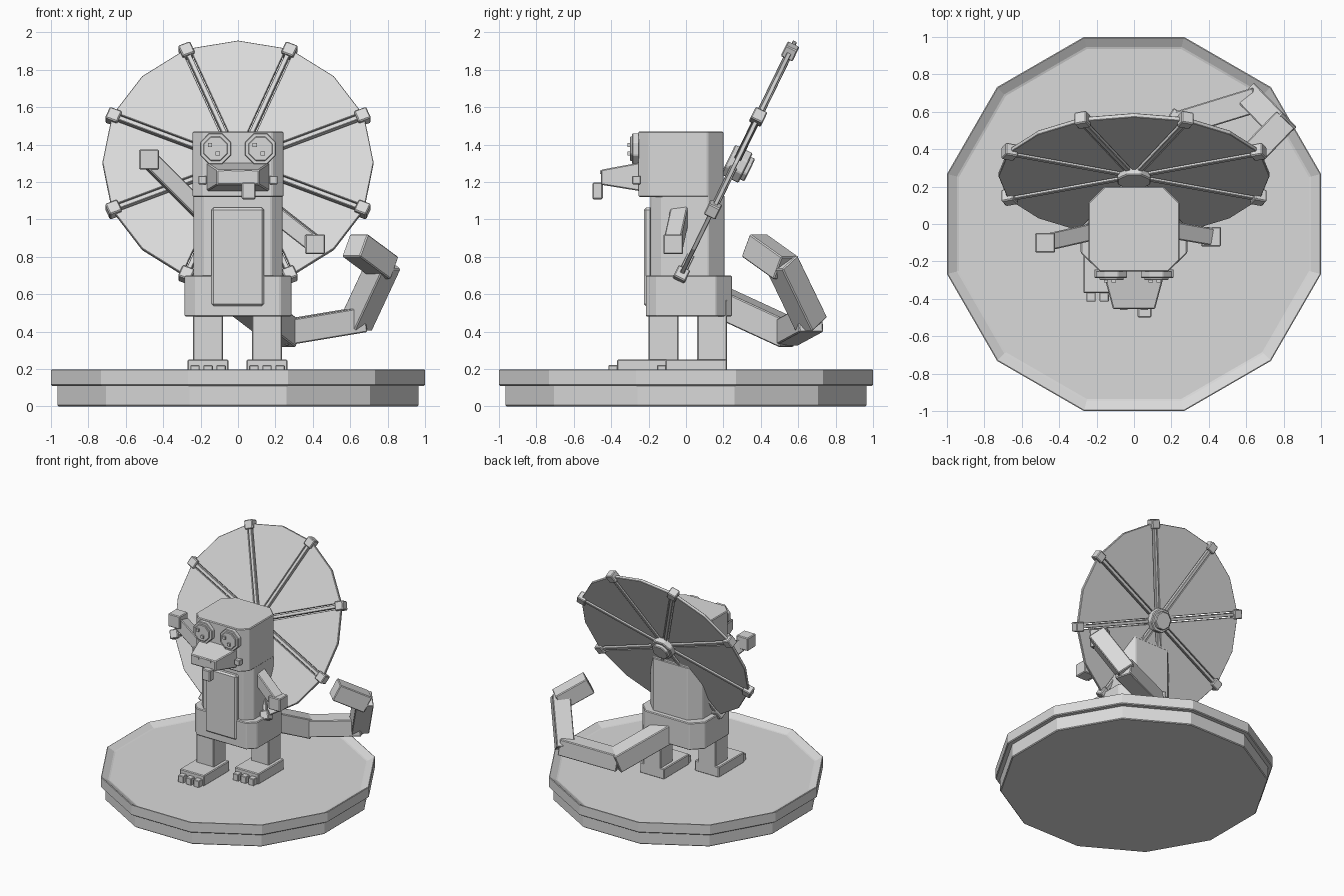
import bpy, bmesh
from math import sin, cos, pi, radians
from mathutils import Matrix, Vector

cube = bpy.data.objects.get("Cube")
if cube:
    bpy.data.objects.remove(cube)

grey = bpy.data.materials.new("plain_grey")
grey.use_nodes = True
COLOUR = (0.7, 0.7, 0.7, 1)
grey.diffuse_color = COLOUR
grey.node_tree.nodes["Principled BSDF"].inputs["Base Color"].default_value = COLOUR


def finish(name, bm, matrix=Matrix(), bevel=0.006):
    bmesh.ops.recalc_face_normals(bm, faces=bm.faces[:])
    mesh = bpy.data.meshes.new(name)
    bm.to_mesh(mesh)
    bm.free()
    mesh.materials.append(grey)
    ob = bpy.data.objects.new(name, mesh)
    ob.matrix_world = matrix
    bpy.context.collection.objects.link(ob)
    if bevel:
        mod = ob.modifiers.new("soft_edges", 'BEVEL')
        mod.width = bevel
        mod.segments = 1
        mod.limit_method = 'ANGLE'
    return ob


def prism_mesh(points, z0, z1):
    bm = bmesh.new()
    base = bm.faces.new([bm.verts.new((x, y, z0)) for x, y in points])
    out = bmesh.ops.extrude_face_region(bm, geom=[base])
    top = [v for v in out["geom"] if isinstance(v, bmesh.types.BMVert)]
    bmesh.ops.translate(bm, verts=top, vec=(0, 0, z1 - z0))
    return bm


def prism(name, points, z0, z1, matrix=Matrix(), bevel=0.006):
    return finish(name, prism_mesh(points, z0, z1), matrix, bevel)


def ring(sides, radius, turn=0.5):
    return [(radius * cos(2 * pi * (i + turn) / sides),
             radius * sin(2 * pi * (i + turn) / sides)) for i in range(sides)]


def block(name, low, high, bevel=0.006):
    (x0, y0, z0), (x1, y1, z1) = low, high
    return prism(name, [(x0, y0), (x1, y0), (x1, y1), (x0, y1)], z0, z1, bevel=bevel)


def cube_at(name, centre, size, bevel=0.006):
    half = Vector((size, size, size)) / 2
    return block(name, Vector(centre) - half, Vector(centre) + half, bevel)


def chamfered(name, w, y0, y1, z0, z1, front=0.06, back=0.085):
    pts = [(w - front, y0), (w, y0 + front), (w, y1 - back), (w - back, y1)]
    pts += [(-x, y) for x, y in reversed(pts)]
    return prism(name, pts, z0, z1)


def beam(name, start, end, width, extra=0.0):
    start, end = Vector(start), Vector(end)
    d = end - start
    half, h = d.length / 2 + extra, width / 2
    turn = d.to_track_quat('Y', 'Z').to_matrix().to_4x4()
    return prism(name, [(-h, -half), (h, -half), (h, half), (-h, half)], -h, h,
                 Matrix.Translation((start + end) / 2) @ turn)


# Twelve-sided stand with a sunken floor
prism("stand_lower", ring(12, 0.965 / cos(pi / 12)), 0, 0.115)
bm = prism_mesh(ring(12, 1 / cos(pi / 12)), 0.11, 0.2)
bm.faces.ensure_lookup_table()
top = max(bm.faces, key=lambda f: f.calc_center_median().z)
bmesh.ops.recalc_face_normals(bm, faces=bm.faces[:])
bmesh.ops.inset_region(bm, faces=[top], thickness=0.06)
bmesh.ops.translate(bm, verts=top.verts[:], vec=(0, 0, -0.035))
finish("stand_rim", bm)
FLOOR = 0.163

# Legs, feet and toes, right one stepping forward
for side, x, y in (("right", -0.16, -0.12), ("left", 0.155, 0.14)):
    block(side + "_leg", (x - 0.08, y - 0.08, 0.2), (x + 0.08, y + 0.08, 0.57))
    block(side + "_foot", (x - 0.11, y - 0.25, FLOOR), (x + 0.11, y + 0.08, 0.25))
    for i in (-1, 0, 1):
        tx = x + i * 0.07
        block(f"{side}_toe_{i + 2}", (tx - 0.025, y - 0.295, FLOOR),
              (tx + 0.025, y - 0.24, 0.22), 0.004)

# Trunk and head
chamfered("hips", 0.285, -0.215, 0.245, 0.48, 0.7)
chamfered("torso", 0.238, -0.19, 0.205, 0.5, 1.13)
chamfered("head", 0.243, -0.255, 0.2, 1.12, 1.47)
block("belly_plate", (-0.143, -0.225, 0.535), (0.14, -0.18, 1.063), 0.012)

# Tapered muzzle with nostrils, tongue and cheek knobs
bm = prism_mesh([(-0.17, -0.455), (0.17, -0.455), (0.17, -0.24), (-0.17, -0.24)], 1.15, 1.305)
for v in bm.verts:
    if v.co.y < -0.4:
        v.co.x *= 0.66
        v.co.z = 1.265 if v.co.z > 1.2 else 1.185
finish("muzzle", bm)
for side, s in (("right", -1), ("left", 1)):
    block(side + "_nostril", (s * 0.055 - 0.02, -0.461, 1.243),
          (s * 0.055 + 0.02, -0.45, 1.26), 0)
    cube_at(side + "_cheek_knob", (s * 0.19, -0.265, 1.21), 0.045, 0.004)
block("tongue", (0.02, -0.5, 1.107), (0.094, -0.445, 1.197))

# Eight-sided eyes with raised lenses and small pupils
for side, s in (("right", -1), ("left", 1)):
    m = Matrix.Translation((s * 0.12, -0.25, 1.377)) @ Matrix.Rotation(pi / 2, 4, 'X')
    prism(side + "_eye", ring(8, 0.09), 0, 0.038, m, 0.004)
    prism(side + "_eye_lens", ring(8, 0.07), 0.03, 0.05, m, 0.004)
    for i, (px, pz) in enumerate(((-0.03, 0.02), (0.012, -0.025))):
        prism(f"{side}_pupil_{i + 1}", [(px + a, pz + b) for a, b in ring(4, 0.016)],
              0.04, 0.064, m, 0)

# Arms, right raised and left lowered
for side, shoulder, hand in (("right", (-0.19, -0.035, 1.035), (-0.475, -0.1, 1.32)),
                             ("left", (0.19, -0.03, 1.04), (0.412, -0.068, 0.867))):
    beam(side + "_arm", shoulder, hand, 0.092)
    cube_at(side + "_hand", hand, 0.106)

# Curled tail in four straight links
tail = [(0.02, 0.16, 0.57), (0.25, 0.54, 0.395), (0.64, 0.66, 0.46),
        (0.775, 0.52, 0.75), (0.64, 0.38, 0.85)]
for i in range(4):
    beam(f"tail_link_{i + 1}", tail[i], tail[i + 1], 0.15 if i == 0 else 0.135, 0.025)

# Tilted dish: eight panels, ribs with end blocks, and a hub
dish = Matrix.Translation((0, 0.265, 1.3)) @ Matrix.Rotation(radians(64), 4, 'X')
R, GAP, STEP = 0.725, 0.021, pi / 8


def polar(r, a):
    return Vector((r * sin(a), r * cos(a)))


for k in range(8):
    mid = k * pi / 4
    a, b = mid - STEP, mid + STEP
    panel = [polar(GAP / sin(STEP), mid), polar(R, a) + polar(GAP, a + pi / 2),
             polar(R, mid), polar(R, b) + polar(GAP, b - pi / 2)]
    prism(f"dish_panel_{k + 1}", panel, -0.012, 0.012, dish, 0.003)
    spin = dish @ Matrix.Rotation(-b, 4, 'Z')
    prism(f"dish_rib_{k + 1}", [(-0.013, 0), (0.013, 0), (0.013, R), (-0.013, R)],
          -0.02, 0.02, spin, 0.003)
    prism(f"dish_rib_end_{k + 1}", [(-0.035, R - 0.04), (0.035, R - 0.04),
          (0.035, R + 0.03), (-0.035, R + 0.03)], -0.035, 0.035, spin)
prism("dish_hub", ring(8, 0.095), -0.06, 0.045, dish)
prism("dish_hub_cap", ring(8, 0.072), -0.085, -0.05, dish)
